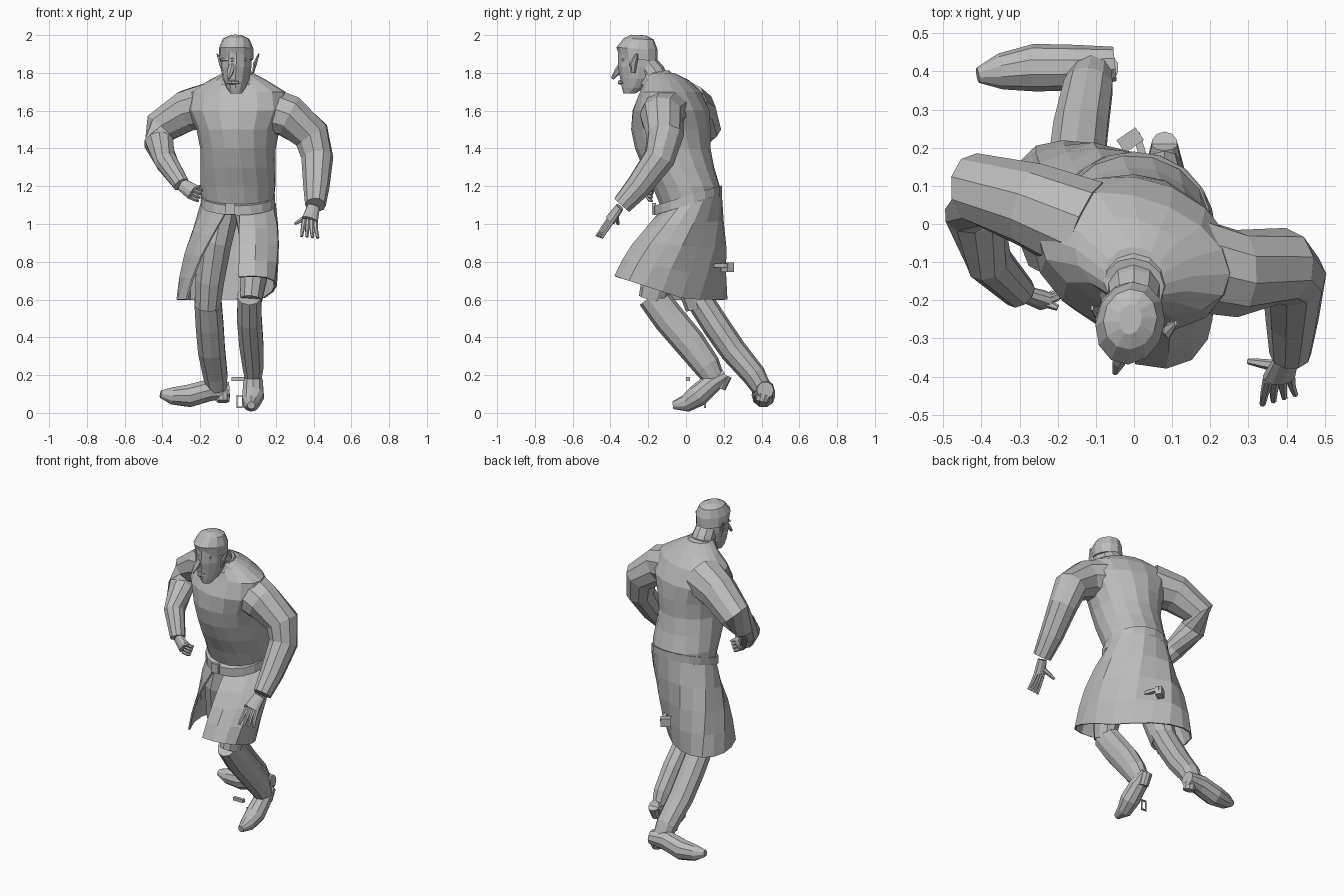
import bpy, bmesh, math
from mathutils import Vector, Matrix

if "Cube" in bpy.data.objects:
    bpy.data.objects.remove(bpy.data.objects["Cube"])

grey = bpy.data.materials.new("plain_grey")
grey.use_nodes = True
grey.diffuse_color = (.5, .5, .5, 1)
grey.node_tree.nodes["Principled BSDF"].inputs["Base Color"].default_value = grey.diffuse_color

ACROSS, DEPTH, UP = Vector((1, 0, 0)), Vector((0, 1, 0)), Vector((0, 0, 1))


def finish(name, bm):
    bmesh.ops.recalc_face_normals(bm, faces=bm.faces)
    mesh = bpy.data.meshes.new(name)
    bm.to_mesh(mesh)
    bm.free()
    mesh.materials.append(grey)
    part = bpy.data.objects.new(name, mesh)
    bpy.context.collection.objects.link(part)
    return part


def skin(name, rows, solid=True):
    """Join rows of points into a closed tube or an open sheet."""
    bm = bmesh.new()
    rows = [[bm.verts.new(point) for point in row] for row in rows]
    for lower, upper in zip(rows, rows[1:]):
        quads = list(zip(lower, lower[1:], upper[1:], upper))
        if solid:
            quads.append((lower[-1], lower[0], upper[0], upper[-1]))
        for quad in quads:
            bm.faces.new(quad)
    if solid:
        bm.faces.new(rows[0])
        bm.faces.new(rows[-1])
    return finish(name, bm)


def oval(centre, side, front, width, depth, count):
    angles = [math.tau * (step + .5) / count for step in range(count)]
    return [centre + side * width * math.cos(a) + front * depth * math.sin(a) for a in angles]


def body(name, sections, x=0, twist=0, final_twist=0, count=12, tilt=0):
    """Stack level sections, each given as height, depth centre, half width, half depth."""
    rows = []
    for index, (z, y, width, depth) in enumerate(sections):
        share = index / (len(sections) - 1)
        angle = math.radians(twist + (final_twist - twist) * share)
        turn = Matrix.Rotation(angle, 3, "Z")
        front = turn @ DEPTH + UP * tilt
        rows.append(oval(Vector((x, y, z)), turn @ ACROSS, front, width, depth, count))
    return skin(name, rows)


def limb(name, path, start, end, bulge=0, flat=1, side=ACROSS, count=10):
    """Sweep an oval along a path, tapering from start to end radius."""
    path = [Vector(point) for point in path]
    last = len(path) - 1
    rows = []
    for index, point in enumerate(path):
        share = index / last
        radius = start + (end - start) * share + bulge * math.sin(math.pi * share)
        along = (path[min(index + 1, last)] - path[max(index - 1, 0)]).normalized()
        wide = (side - along * side.dot(along)).normalized()
        rows.append(oval(point, wide, along.cross(wide), radius, radius * flat, count))
    return skin(name, rows)


def box(name, centre, size, turn=0):
    bm = bmesh.new()
    place = Matrix.Translation(centre) @ Matrix.Rotation(turn, 4, "Z")
    bmesh.ops.create_cube(bm, size=1, matrix=place @ Matrix.Diagonal((*size, 1)))
    return finish(name, bm)


def hand(name, wrist, knuckles, spread, reach, thumb, fan):
    """Flat palm with four fanned, bent fingers and a thumb."""
    wrist, knuckles, reach = Vector(wrist), Vector(knuckles), Vector(reach)
    spread = Vector(spread).normalized()
    middle = wrist.lerp(knuckles, .5)
    limb(name + "_palm", [wrist, middle, knuckles], .035, .045, flat=.6, side=spread)
    for finger, place in zip(("index", "middle", "ring", "little"), (-1.5, -.5, .5, 1.5)):
        root = knuckles + spread * place * .02
        tip = root + reach + spread * place * fan
        bend = root.lerp(tip, .5) + (knuckles - wrist) * .1
        limb(f"{name}_{finger}_finger", [root, bend, tip], .014, .008, side=spread, count=6)
    limb(name + "_thumb", [middle, middle.lerp(Vector(thumb), .6), thumb], .017, .008, side=UP, count=6)


# Torso twisted towards the shoulders, neck and collar
body("torso", [(1.1, .02, .19, .16), (1.2, 0, .2, .18), (1.3, -.04, .2, .19), (1.4, -.07, .2, .2),
               (1.5, -.08, .22, .21), (1.6, -.08, .27, .2), (1.7, -.08, .26, .15),
               (1.76, -.1, .16, .11), (1.8, -.14, .08, .08)], final_twist=-24, count=16)
limb("neck", [(0, -.14, 1.7), (0, -.18, 1.8), (0, -.23, 1.87)], .08, .06)
body("collar", [(1.75, -.15, .1, .1), (1.8, -.16, .08, .07)], twist=-15, final_twist=-15, tilt=.2)

# Head, cap and face
GAZE = dict(x=-.01, twist=-18, final_twist=-10)
body("head", [(1.69, -.3, .03, .03), (1.72, -.28, .05, .06), (1.77, -.26, .07, .09),
              (1.83, -.26, .08, .1), (1.93, -.26, .08, .1)], **GAZE)
body("cap", [(1.87, -.25, .09, .1), (1.93, -.26, .09, .11), (1.98, -.25, .07, .08),
             (2, -.25, .03, .04)], tilt=-.05, **GAZE)
limb("nose", [(-.02, -.33, 1.87), (-.04, -.36, 1.81), (-.05, -.39, 1.77)], .01, .008, .01, count=6)
for name, height, reach in (("brow", 1.87, .06), ("mouth", 1.75, .03)):
    limb(name, [(-.03 - reach, -.31, height), (-.03, -.35, height), (-.02 + reach, -.33, height)],
         .008, .008, .005, side=DEPTH, count=6)
for name, sign in (("right_ear", -1), ("left_ear", 1)):
    y = -.26 - sign * .02
    limb(name, [(sign * .08, y, 1.8), (sign * .09, y, 1.85), (sign * .11, y + .02, 1.9)],
         .006, .004, .006, flat=2, count=6)

# Arms: left hanging forward, right bent with the elbow out
limb("left_sleeve", [(.12, -.1, 1.61), (.27, -.13, 1.57), (.39, -.11, 1.47), (.42, -.14, 1.35),
                     (.415, -.25, 1.2), (.41, -.34, 1.1)], .13, .055, side=Vector((.5, 1, 0)))
limb("right_sleeve", [(-.13, -.01, 1.63), (-.27, .05, 1.6), (-.41, .09, 1.51), (-.42, .03, 1.43),
                      (-.38, -.1, 1.33), (-.3, -.18, 1.21)], .13, .045, side=Vector((0, 1, .4)))
hand("left_hand", (.4, -.35, 1.09), (.38, -.4, 1.02), (1, .3, -.1), (0, -.06, -.09), (.3, -.36, 1), .01)
hand("right_hand", (-.3, -.18, 1.21), (-.24, -.2, 1.17), (.4, 0, 1), (.04, .02, -.02), (-.2, -.22, 1.2), 0)

# Belt, higher at the back
body("belt", [(1.1, .01, .2, .18), (1.15, .01, .2, .18)], count=18, tilt=.3)
box("belt_buckle", (-.04, -.17, 1.08), (.05, .02, .06))

# Open-fronted skirt of the coat: the hem is an oval stretched from the forward thigh to the trailing one
COLUMNS = 16
HEM_CENTRE, HEM_LONG, HEM_SHORT = Vector((-.06, -.08, .6)), Vector((.22, -.27, 0)), Vector((.15, .13, 0))
waist, hem = [], []
for column in range(COLUMNS):
    share = column / (COLUMNS - 1)
    around = math.radians(-88 + 338 * share)
    y = .02 + .17 * math.sin(around)
    waist.append(Vector((.2 * math.cos(around), y, 1.1 + .3 * y)))
    around = math.radians(-42 + 292 * share)
    point = HEM_CENTRE + HEM_LONG * math.cos(around) + HEM_SHORT * math.sin(around)
    if point.x > -.05:
        point.z += max(0, -point.y) * .33
    hem.append(point)
rows = []
for level in range(5):
    share = level / 4
    row = []
    for column, (top, bottom) in enumerate(zip(waist, hem)):
        point = top.lerp(bottom, share)
        fold = .03 if column % 2 else .015
        outward = Vector((point.x, point.y, 0)).normalized()
        row.append(point + outward * fold * math.sin(math.pi * share))
    rows.append(row)
cloth = skin("coat_skirt", rows, solid=False).modifiers.new("cloth", "SOLIDIFY")
cloth.thickness = .01

# Breeches
limb("left_thigh", [(.07, 0, 1.1), (.1, -.07, .9), (.08, -.15, .7), (.07, -.18, .6)], .1, .06, flat=1.2)
limb("right_thigh", [(-.08, .02, 1.1), (-.12, 0, .9), (-.15, .04, .7), (-.16, .08, .56)], .1, .07, flat=1.2)

# Boots: left heel raised, right foot trailing and turned outwards
limb("left_boot_shaft", [(.06, -.18, .62), (.06, -.09, .5), (.07, .02, .37), (.08, .11, .25),
                         (.08, .15, .18)], .065, .045, .012, flat=1.25)
limb("right_boot_shaft", [(-.16, .07, .6), (-.15, .16, .46), (-.14, .25, .33), (-.12, .36, .2),
                          (-.11, .4, .13)], .075, .055, .01, flat=.95)
limb("left_boot_foot", [(.08, .21, .2), (.08, .14, .16), (.08, .06, .09), (.07, 0, .05),
                        (.07, -.07, .04)], .035, .02, .032)
limb("right_boot_foot", [(-.05, .42, .12), (-.15, .41, .12), (-.26, .41, .09), (-.35, .4, .09),
                         (-.41, .39, .1)], .045, .02, .03, side=Vector((0, 1, .3)))
limb("left_boot_heel", [(.08, .21, .2), (.08, .18, .13)], .035, .03)
limb("right_boot_heel", [(-.08, .41, .1), (-.08, .4, .06)], .04, .035)

# Small loose fittings
box("skirt_clasp", (-.01, .22, .77), (.06, .04, .05), .6)
box("skirt_clasp_pin", (.02, .19, .78), (.02, .1, .02), .3)
box("upper_boot_buckle", (0, .01, .18), (.07, .02, .02))
for name, sign in (("first", -1), ("second", 1)):
    box(f"{name}_buckle_post", (.01 + sign * .015, .1, .06), (.006, .01, .07))
    box(f"{name}_buckle_bar", (.01, .1, .06 + sign * .03), (.03, .01, .006))
